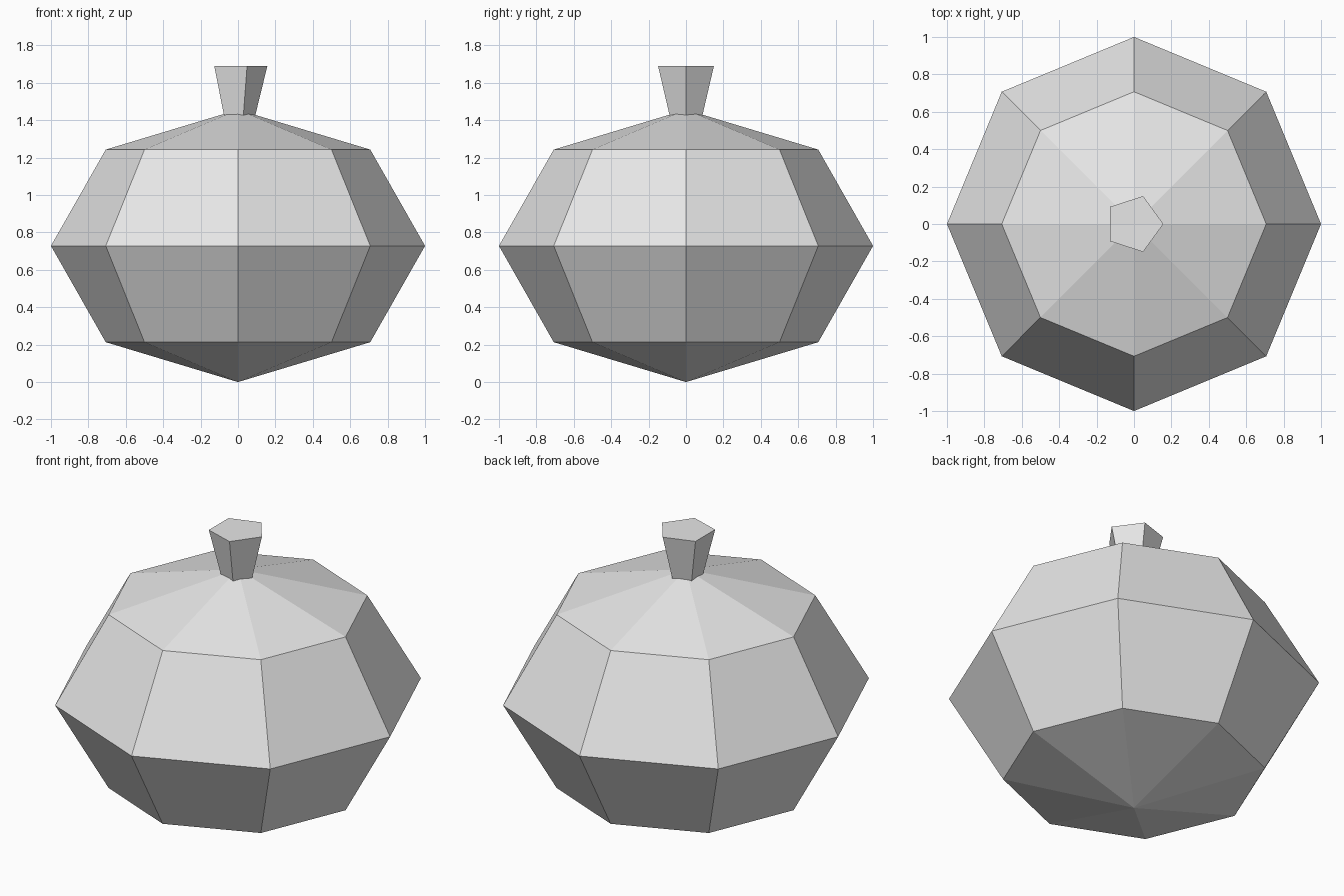
import bpy

cube = bpy.data.objects.get("Cube")
if cube:
    bpy.data.objects.remove(cube, do_unlink=True)

HALF_HEIGHT = 0.728

# Single plain grey
grey = bpy.data.materials.new("plain_grey")
grey.use_nodes = True
color = (0.8, 0.8, 0.8, 1)
grey.diffuse_color = color
grey.node_tree.nodes["Principled BSDF"].inputs["Base Color"].default_value = color


def finish(name):
    obj = bpy.context.object
    obj.name = obj.data.name = name
    obj.data.materials.append(grey)
    bpy.ops.object.shade_flat()
    return obj


# Squashed, faceted round body
bpy.ops.mesh.primitive_uv_sphere_add(segments=8, ring_count=4, radius=1,
                                     location=(0, 0, HALF_HEIGHT))
body = finish("body")
body.scale.z = HALF_HEIGHT
bpy.ops.object.transform_apply(location=False, rotation=False, scale=True)

# Five-sided flared stem, sunk slightly into the body, one corner facing +x
BOTTOM, TOP = 1.40, 1.69
bpy.ops.mesh.primitive_cone_add(vertices=5, radius1=0.086, radius2=0.157,
                                depth=TOP - BOTTOM,
                                location=(0, 0, (BOTTOM + TOP) / 2))
stem = finish("stem")
corner = max(stem.data.vertices, key=lambda v: v.co.x + v.co.z)
if corner.co.x < 0.156:
    stem.rotation_euler.z = -1.5707963
    bpy.ops.object.transform_apply(location=False, rotation=True, scale=False)
